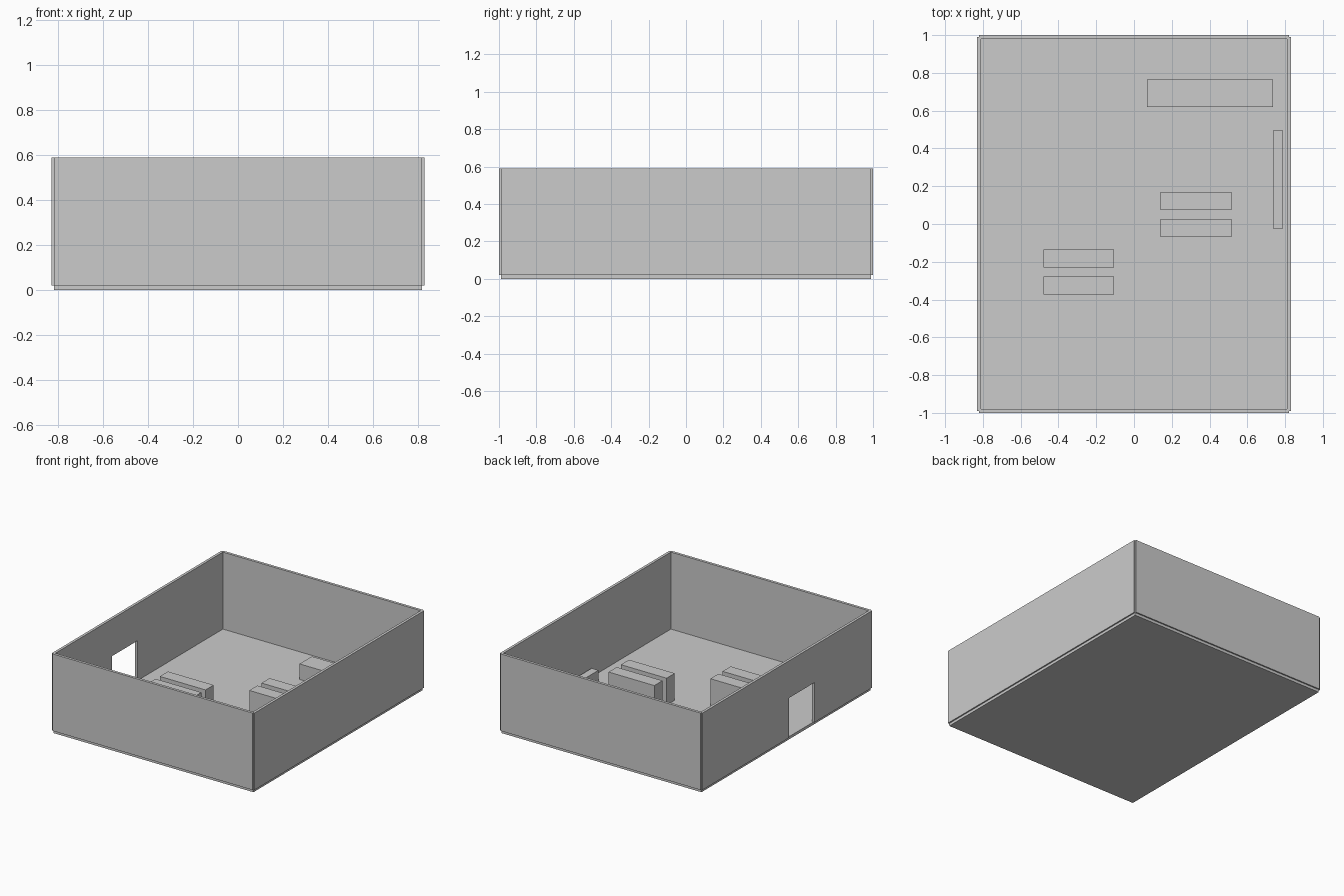
import bpy

cube = bpy.data.objects.get("Cube")
if cube:
    bpy.data.objects.remove(cube, do_unlink=True)

GREY = (0.6, 0.6, 0.6, 1.0)
grey = bpy.data.materials.new("plain grey")
grey.use_nodes = True
grey.diffuse_color = GREY
grey.node_tree.nodes["Principled BSDF"].inputs["Base Color"].default_value = GREY


def box(name, x, y, z):
    """Axis-aligned box from (min, max) ranges."""
    spans = (x, y, z)
    bpy.ops.mesh.primitive_cube_add(size=1, location=[(a + b) / 2 for a, b in spans])
    obj = bpy.context.object
    obj.name = name
    obj.scale = [b - a for a, b in spans]
    bpy.ops.object.transform_apply(location=False, rotation=False, scale=True)
    obj.data.materials.append(grey)
    return obj


FLOOR = 0.02
TOP = 0.59
HALF_X, HALF_Y = 0.82, 0.99   # floor half sizes, walls are centred on its edges
T = 0.01                      # half wall thickness

# Floor slab
box("floor", (-HALF_X, HALF_X), (-HALF_Y, HALF_Y), (0, FLOOR))

# Front and back walls
for name, y in (("front_wall", -HALF_Y), ("back_wall", HALF_Y)):
    box(name, (-HALF_X, HALF_X), (y - T, y + T), (FLOOR, TOP))

# Side walls
box("left_wall", (HALF_X - T, HALF_X + T), (-HALF_Y, HALF_Y), (FLOOR, TOP))
right_wall = box("right_wall", (-HALF_X - T, -HALF_X + T), (-HALF_Y, HALF_Y), (FLOOR, TOP))

# Doorway through the right wall
cutter = box("doorway_cutter", (-HALF_X - 0.1, -HALF_X + 0.1), (-0.32, -0.02), (-0.1, 0.315))
cutter.hide_render = True
cutter.hide_viewport = True
cut = right_wall.modifiers.new("doorway", "BOOLEAN")
cut.operation = "DIFFERENCE"
cut.solver = "EXACT"
cut.object = cutter
bpy.context.view_layer.objects.active = right_wall
bpy.ops.object.modifier_apply(modifier=cut.name)
bpy.data.objects.remove(cutter, do_unlink=True)

# Two pairs of shelf units
for pair, x, y in (("back", 0.14, 0.075), ("front", -0.48, -0.23)):
    for i in range(2):
        y0 = y - i * 0.143
        box(f"{pair}_shelf_{i + 1}", (x, x + 0.375), (y0, y0 + 0.095), (FLOOR, 0.22))

# Counter and low bench
box("counter", (0.07, 0.735), (0.62, 0.765), (FLOOR, 0.135))
box("bench", (0.735, 0.79), (-0.025, 0.495), (FLOOR, 0.10))
